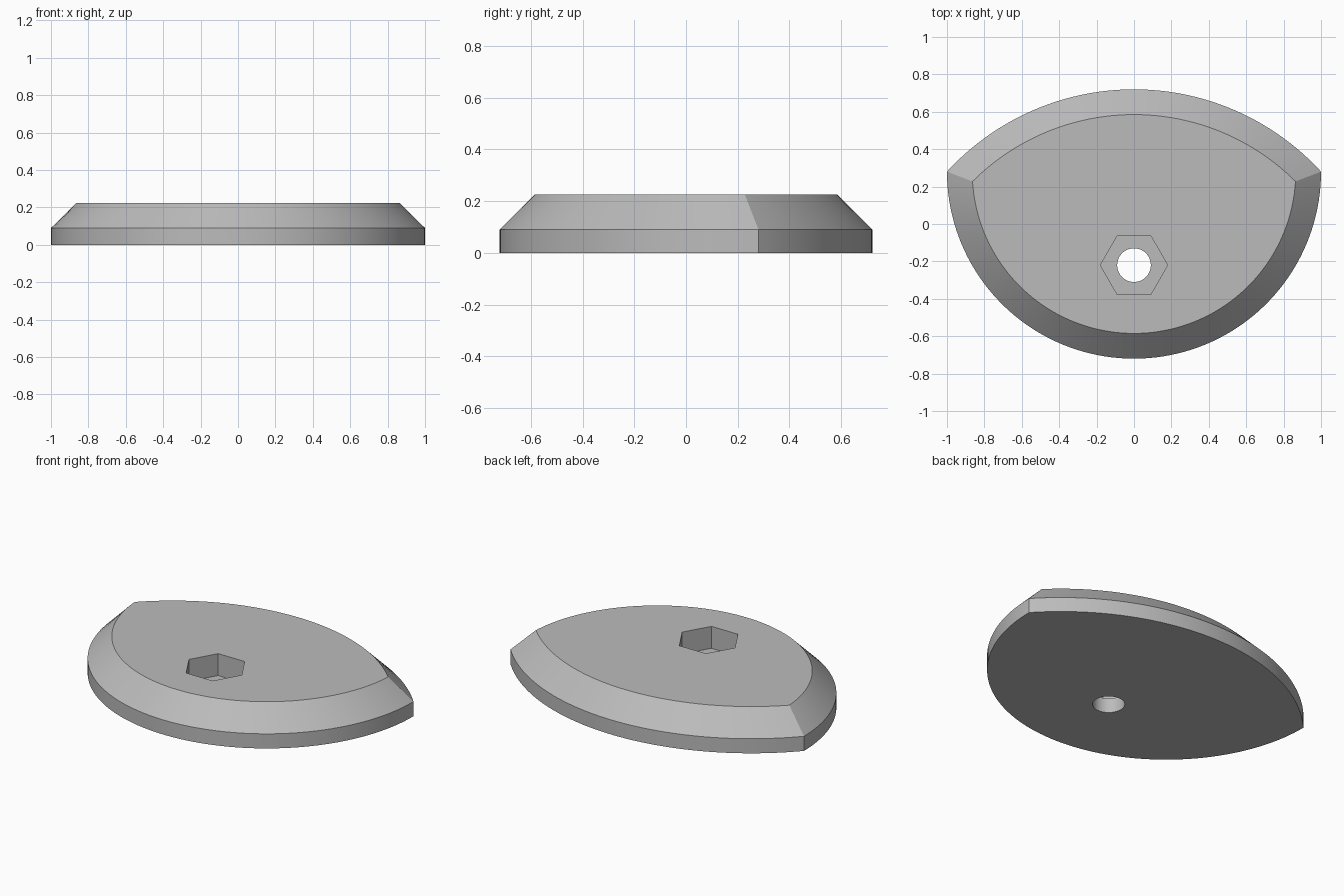
import bpy
import bmesh
from math import sin, cos, pi, asin, sqrt, radians

cube = bpy.data.objects.get("Cube")
if cube:
    bpy.data.objects.remove(cube, do_unlink=True)

# Main dimensions
CORNER_Y = 0.28          # centre of the front semicircle
BACK_Y = 0.72            # crown of the shallow back arc
BASE_Z, TOP_Z = 0.09, 0.225
BEVEL = TOP_Z - BASE_Z
HOLE_Y = -0.22

rise = BACK_Y - CORNER_Y
BACK_R = (1 + rise ** 2) / (2 * rise)
BACK_C = BACK_Y - BACK_R

grey = bpy.data.materials.new("plain_grey")
grey.use_nodes = True
colour = (0.5, 0.5, 0.5, 1)
grey.diffuse_color = colour
grey.node_tree.nodes["Principled BSDF"].inputs["Base Color"].default_value = colour


def arc(cy, r, start, end, steps):
    """Points on a circle around (0, cy), leaving out the end point."""
    angles = [start + (end - start) * i / steps for i in range(steps)]
    return [(r * cos(a), cy + r * sin(a)) for a in angles]


def outline(inset):
    """Two-arc outline, offset inwards with true mitred corners."""
    r1, r2 = 1 - inset, BACK_R - inset
    y = (r1 ** 2 - r2 ** 2 + BACK_C ** 2 - CORNER_Y ** 2) / (2 * (BACK_C - CORNER_Y))
    front = asin((y - CORNER_Y) / r1)
    back = asin((y - BACK_C) / r2)
    return (arc(BACK_C, r2, back, pi - back, 48)
            + arc(CORNER_Y, r1, pi - front, 2 * pi + front, 80))


def loft(name, sections):
    """Closed solid through stacked (points, z) sections."""
    bm = bmesh.new()
    rings = [[bm.verts.new((x, y, z)) for x, y in pts] for pts, z in sections]
    n = len(rings[0])
    for low, high in zip(rings, rings[1:]):
        for i in range(n):
            j = (i + 1) % n
            bm.faces.new((low[i], low[j], high[j], high[i]))
    bm.faces.new(rings[0][::-1])
    bm.faces.new(rings[-1])
    bmesh.ops.recalc_face_normals(bm, faces=bm.faces)
    mesh = bpy.data.meshes.new(name)
    bm.to_mesh(mesh)
    bm.free()
    mesh.materials.append(grey)
    obj = bpy.data.objects.new(name, mesh)
    bpy.context.collection.objects.link(obj)
    return obj


# Plate: straight rim, then a 45 degree bevel up to the flat top
plate = loft("bevelled_plate", [(outline(0), 0), (outline(0), BASE_Z),
                                (outline(BEVEL), TOP_Z)])

# Cutters: hexagonal nut pocket from above and a round bolt hole right through
hexagon = arc(HOLE_Y, 0.18, 0, 2 * pi, 6)
circle = arc(HOLE_Y, 0.09, 0, 2 * pi, 48)
cutters = [loft("nut_pocket_cutter", [(hexagon, BASE_Z), (hexagon, TOP_Z + 0.1)]),
           loft("bolt_hole_cutter", [(circle, -0.1), (circle, TOP_Z + 0.2)])]

bpy.ops.object.select_all(action="DESELECT")
bpy.context.view_layer.objects.active = plate
plate.select_set(True)
for cutter in cutters:
    cutter.hide_render = True
    mod = plate.modifiers.new(cutter.name, "BOOLEAN")
    mod.operation = "DIFFERENCE"
    mod.solver = "EXACT"
    mod.object = cutter
    bpy.ops.object.modifier_apply(modifier=mod.name)
    bpy.data.objects.remove(cutter, do_unlink=True)

bpy.ops.object.shade_smooth_by_angle(angle=radians(30))
